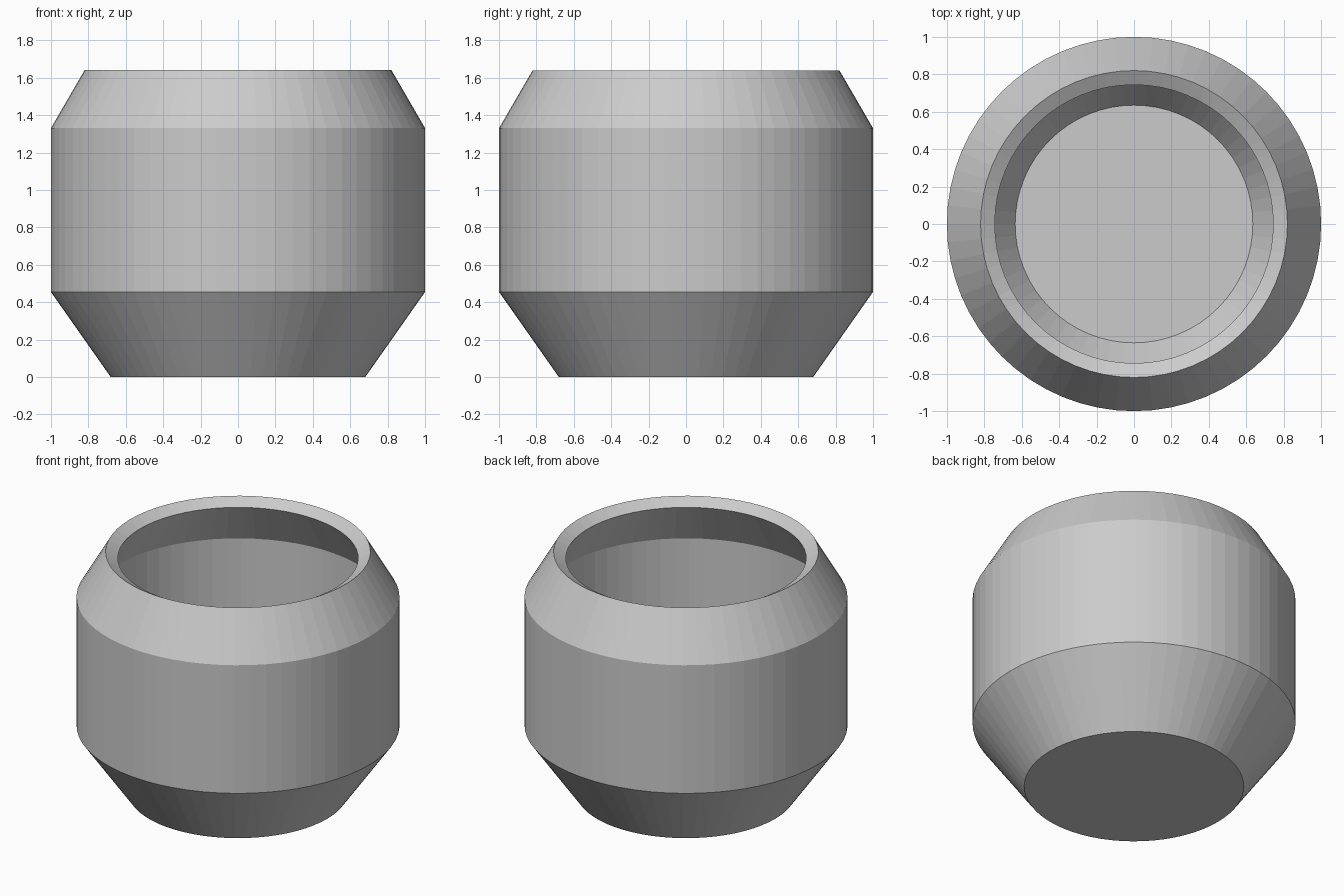
import bpy
import bmesh
import math

cube = bpy.data.objects.get("Cube")
if cube:
    bpy.data.objects.remove(cube, do_unlink=True)

SEGMENTS = 64

# Wall cross-section as (radius, height): up the outside, over the sloped rim, down the inside
outer = [(0.68, 0), (1, 0.455), (1, 1.33), (0.82, 1.64)]
inner = [(0.744, 1.596), (0.912, 1.306), (0.912, 0.482), (0.635, 0.088)]


def lathe(name, profile, steps):
    """Revolve an open profile around z and cap its two end rings."""
    bm = bmesh.new()
    verts = [bm.verts.new((r, 0, z)) for r, z in profile]
    edges = [bm.edges.new(pair) for pair in zip(verts, verts[1:])]
    bmesh.ops.spin(bm, geom=verts + edges, cent=(0, 0, 0), axis=(0, 0, 1),
                   angle=math.tau, steps=steps, use_merge=False)
    bmesh.ops.remove_doubles(bm, verts=bm.verts[:], dist=0.0005)
    bmesh.ops.holes_fill(bm, edges=bm.edges[:], sides=0)
    bmesh.ops.recalc_face_normals(bm, faces=bm.faces[:])
    mesh = bpy.data.meshes.new(name)
    bm.to_mesh(mesh)
    bm.free()
    obj = bpy.data.objects.new(name, mesh)
    bpy.context.collection.objects.link(obj)
    return obj


# Hollow pot with flat facets
lathe("pot", outer + inner, SEGMENTS)
